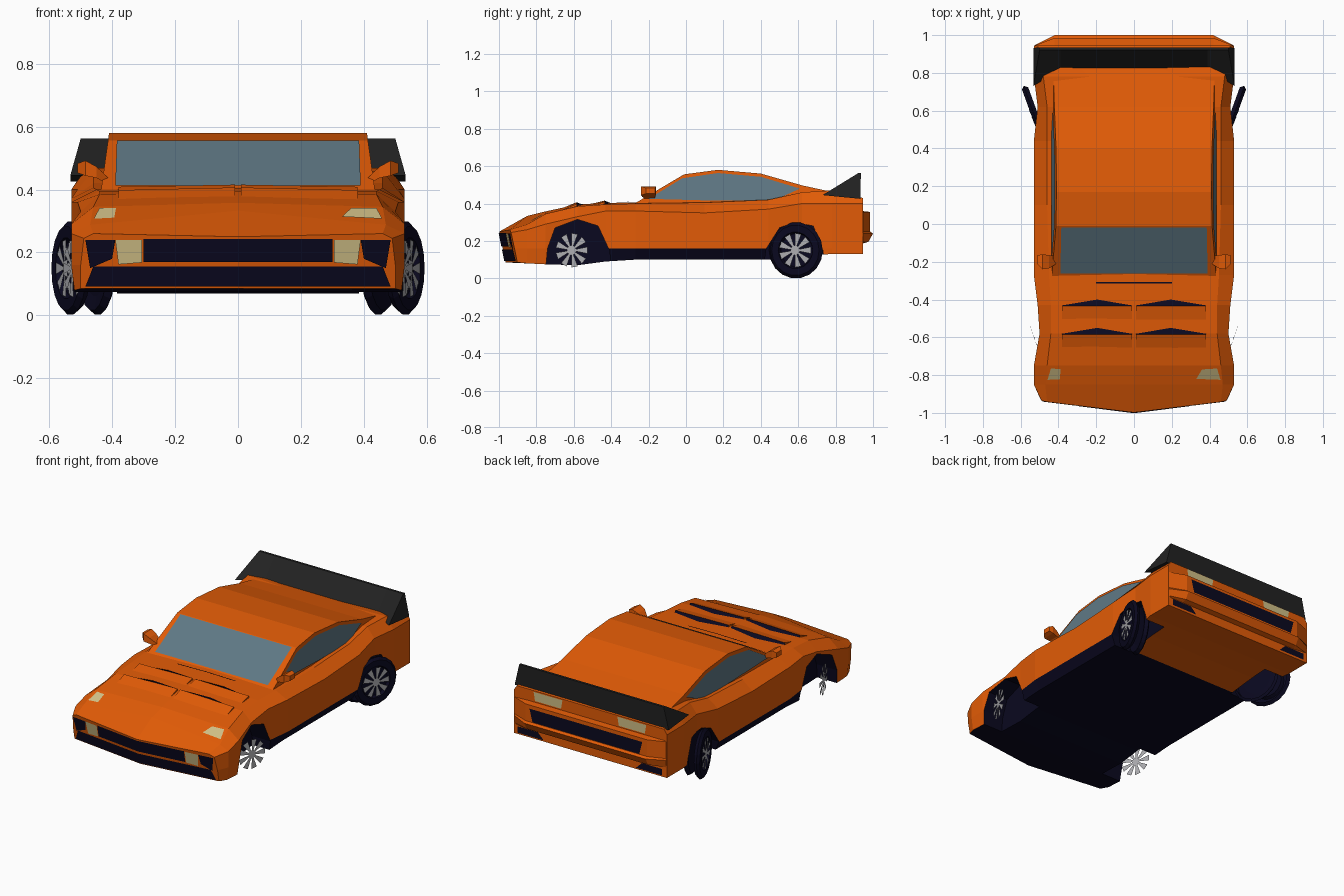
import bpy, bmesh, math
from mathutils import Vector, Matrix
from mathutils.bvhtree import BVHTree

if "Cube" in bpy.data.objects:
    bpy.data.objects.remove(bpy.data.objects["Cube"])


def material(name, r, g, b):
    m = bpy.data.materials.new(name)
    m.diffuse_color = (r, g, b, 1)
    m.use_nodes = True
    m.node_tree.nodes["Principled BSDF"].inputs["Base Color"].default_value = m.diffuse_color
    return m


ORANGE = material("orange paint", 0.76, 0.105, 0.002)
DARK = material("dark navy trim", 0.003, 0.0025, 0.014)
BLACK = material("black spoiler", 0.016, 0.016, 0.016)
GLASS = material("blue grey glass", 0.115, 0.19, 0.235)
LAMP = material("pale yellow lamp", 0.63, 0.52, 0.24)
SILVER = material("silver rim", 0.42, 0.42, 0.44)


def build(name, verts, faces, mats, rule=None, recalc=True):
    me = bpy.data.meshes.new(name)
    me.from_pydata([tuple(v) for v in verts], [], faces)
    bm = bmesh.new()
    bm.from_mesh(me)
    if recalc:
        bmesh.ops.recalc_face_normals(bm, faces=bm.faces)
    bm.normal_update()
    for f in bm.faces:
        f.material_index = rule(f.calc_center_median(), f.normal) if rule else 0
    bm.to_mesh(me)
    bm.free()
    for m in mats:
        me.materials.append(m)
    ob = bpy.data.objects.new(name, me)
    bpy.context.collection.objects.link(ob)
    return ob


def loft(name, rings, mats, rule=None, caps=None):
    n = len(rings[0])
    faces = [(i * n + j, i * n + (j + 1) % n, (i + 1) * n + (j + 1) % n, (i + 1) * n + j)
             for i in range(len(rings) - 1) for j in range(n)]
    for c in caps or [list(range(n))]:
        faces += [tuple(c), tuple((len(rings) - 1) * n + k for k in c)]
    return build(name, [p for r in rings for p in r], faces, mats, rule)


def surface(ob):
    bm = bmesh.new()
    bm.from_mesh(ob.data)
    return BVHTree.FromBMesh(bm)


VIEWS = {"front": lambda u, v: ((u, -2, v), (0, 1, 0)), "rear": lambda u, v: ((u, 2, v), (0, -1, 0)),
         "top": lambda u, v: ((u, v, 2), (0, 0, -1)), "side": lambda u, v: ((2, u, v), (-1, 0, 0))}


def patch(name, tree, view, quads, mat, n=4):
    """Thin plates draped onto a surface, mirrored left and right."""
    verts, faces = [], []
    for q in quads:
        a, b, c, d = [Vector(p) for p in q]
        for s in (1, -1):
            base = len(verts)
            for i in range(n + 1):
                for j in range(n + 1):
                    u, v = a.lerp(b, i / n).lerp(d.lerp(c, i / n), j / n)
                    o, ray = [Vector(t) for t in VIEWS[view](u, v)]
                    p = tree.ray_cast(o, ray)[0]
                    p = (p if p else o + ray) - ray * 0.005
                    verts.append((s * p.x, p.y, p.z))
            for i in range(n):
                for j in range(n):
                    k = base + i * (n + 1) + j
                    f = (k, k + n + 1, k + n + 2, k + 1)
                    flip = (s < 0) != (view == "rear")
                    faces.append(f[::-1] if flip else f)
    return build(name, verts, faces, [mat], recalc=False)


# Body shell: y, bottom z, bottom w, sill w, belt w, belt z, shoulder w, shoulder z, centre z
STATIONS = [
    (-.935, .085, .50, .50, .49, .245, .46, .26, .25),
    (-.85, .08, .52, .53, .53, .26, .47, .288, .333),
    (-.75, .075, .52, .53, .53, .29, .46, .345, .358),
    (-.58, .07, .49, .50, .50, .33, .44, .385, .395),
    (-.43, .09, .50, .51, .51, .36, .44, .395, .403),
    (-.27, .10, .50, .53, .53, .36, .45, .40, .406),
    (.10, .10, .50, .53, .53, .35, .46, .405, .42),
    (.44, .10, .50, .53, .53, .37, .46, .42, .43),
    (.62, .12, .50, .51, .51, .40, .46, .46, .45),
    (.78, .13, .53, .53, .53, .40, .48, .47, .455),
    (.945, .13, .53, .53, .53, .40, .51, .43, .43)]
rings = []
for k, (y, zb, wb, ws, wm, zm, wh, zh, zc) in enumerate(STATIONS):
    half = [(wb, zb), (ws, .16), (wm, zm), (wh, zh)]
    sec = [(0, zb)] + half + [(0, zc)] + [(-x, z) for x, z in half[::-1]]
    # the nose comes to a point in plan and leans back below
    nose = lambda x, z: .2 * (.25 - z) - .063 * (1 - abs(x) / .5) if k == 0 else 0
    rings.append([(x, y + nose(x, z), z) for x, z in sec])


def body_rule(c, n):
    floor = n.z < -.7 and c.y < .45
    sill = c.z < .15 and -.43 < c.y < .44
    return 1 if floor or sill else 0


body = loft("body", rings, [ORANGE, DARK], body_rule, [[0, 1, 2, 3, 4, 5], [5, 6, 7, 8, 9, 0]])
shell = surface(body)

# Wheel arches cut into the body
ARCHES = [[(-.76, -.05), (-.74, .16), (-.70, .27), (-.58, .315), (-.47, .28), (-.41, .15), (-.39, -.05)],
          [(.40, -.05), (.43, .16), (.50, .27), (.58, .30), (.68, .28), (.73, .16), (.76, -.05)]]
for arch in ARCHES:
    for s in (1, -1):
        cut = loft("arch_cutter", [[(s * x, y, z) for y, z in arch] for x in (.385, .7)],
                   [ORANGE, DARK], lambda c, n: 1)
        cut.hide_render = True
        mod = body.modifiers.new("arch", "BOOLEAN")
        mod.operation, mod.object, mod.solver = "DIFFERENCE", cut, "EXACT"
        bpy.context.view_layer.objects.active = body
        bpy.ops.object.modifier_apply(modifier="arch")
        bpy.data.objects.remove(cut)

# Cabin with planar leaning sides
ROOF = [(-.275, .40), (-.01, .556), (.17, .58), (.40, .56), (.62, .497), (.86, .445)]
width = lambda z: .435 - .14 * (z - .40)
cabin = loft("cabin", [[(-width(.38), y, .38), (width(.38), y, .38), (width(z), y, z), (-width(z), y, z)]
                       for y, z in ROOF], [ORANGE])
cab = surface(cabin)
patch("windshield", cab, "top", [[(0, -.262), (.39, -.262), (.385, -.018), (0, -.018)]], GLASS, 1)
patch("side_window", cab, "side", [
    [(-.20, .425), (.17, .415), (.17, .563), (-.02, .535)],
    [(.17, .415), (.40, .415), (.40, .543), (.17, .563)],
    [(.40, .415), (.50, .43), (.61, .48), (.40, .543)]], GLASS, 1)

# Hood louvers: low wedges, dark on the side facing the windshield
for y, row in ((-.435, "rear"), (-.585, "front")):
    for s, side in ((1, "right"), (-1, "left")):
        sections = []
        for x, depth in ((.01, .004), (.195, .035), (.38, .004)):
            hood = lambda yy: shell.ray_cast(Vector((x, yy, 2)), Vector((0, 0, -1)))[0].z
            sections.append([(s * x, y - .08, hood(y - .08) - .002), (s * x, y, hood(y) + .013),
                             (s * x, y + depth, hood(y + depth) + .001)])
        loft(f"{row}_{side}_hood_louver", sections, [ORANGE, DARK],
             lambda c, n: 1 if n.y > .03 and n.z > 0 else 0)
patch("cowl_slot", shell, "top", [[(0, -.314), (.2, -.314), (.2, -.308), (0, -.308)]], DARK)
patch("headlight", shell, "top", [[(.33, -.82), (.458, -.825), (.44, -.765), (.36, -.77)]], LAMP)

# Front grille, intake and lower lamps
patch("grille", shell, "front", [[(0, .17), (.30, .17), (.30, .243), (0, .243)],
                                 [(.40, .18), (.47, .15), (.485, .24), (.39, .24)]], DARK)
patch("lower_intake", shell, "front", [[(0, .092), (.485, .092), (.46, .155), (0, .155)]], DARK)
patch("front_lamp", shell, "front", [[(.305, .168), (.38, .162), (.39, .24), (.305, .24)]], LAMP)

# Rear bumper, dark recess and lights
BUMPER = [(.94, .36), (.985, .355), (.985, .25), (1, .24), (.975, .195), (.94, .185)]
bumper = loft("rear_bumper", [[(x, .94 + (y - .94) * k, z) for y, z in BUMPER]
                              for x, k in ((-.525, .12), (-.42, 1), (.42, 1), (.525, .12))], [ORANGE])
patch("rear_recess", surface(bumper), "rear", [[(0, .255), (.37, .255), (.39, .335), (0, .335)]], DARK)
patch("rear_light", shell, "rear", [[(.20, .37), (.38, .37), (.39, .425), (.19, .425)]], LAMP)
patch("rear_corner_vent", shell, "rear", [[(.32, .14), (.50, .14), (.50, .18), (.36, .18)]], DARK)

# Ducktail spoiler
loft("spoiler", [[(xb, yf, .445), (xt, .92, .562), (xt, .935, .562), (xb, .932, .425)]
                 for xb, xt, yf in ((-.533, -.50, .73), (-.39, -.39, .82), (.39, .39, .82), (.533, .50, .73))],
     [BLACK])

# Door mirrors
for s, side in ((1, "right"), (-1, "left")):
    loft(side + "_mirror", [[(s * x, y - d, z - h), (s * x, y + d, z - h), (s * x, y + d, z + h), (s * x, y - d, z + h)]
                            for x, y, z, d, h in ((.41, -.19, .425, .02, .01), (.45, -.20, .455, .035, .018),
                                                  (.485, -.20, .468, .04, .024), (.51, -.19, .468, .025, .015))],
         [ORANGE])


# Wheels: toed rims on all four corners, thin tyre walls at the rear
def place(pts, s, x, y):
    m = Matrix.Translation((x, y, .15)) @ Matrix.Rotation(math.radians(-20), 4, "Z")
    return [Vector((s * p.x, p.y, p.z)) for p in (m @ Vector(q) for q in pts)]


def polar(x, r, a):
    return (x, r * math.cos(a), r * math.sin(a))


def lathe(name, prof, s, x, y, mat, n=18):
    pts = [polar(px, r, 2 * math.pi * k / n) for r, px in prof for k in range(n)]
    faces = [(i * n + k, i * n + (k + 1) % n, (i + 1) * n + (k + 1) % n, (i + 1) * n + k)
             for i in range(len(prof) - 1) for k in range(n)]
    return build(name, place(pts, s, x, y), faces + [tuple(range(n))], [mat])


for s, side in ((1, "right"), (-1, "left")):
    for x, y, end in ((.522, -.61, "front"), (.545, .585, "rear")):
        pts, faces = [polar(.004, .026, math.pi * k / 5) for k in range(10)], [tuple(range(10))]
        for k in range(9):
            a, i = 2 * math.pi * k / 9, len(pts)
            pts += [polar(.004, .02, a - .25), polar(.002, .092, a - .2),
                    polar(.002, .092, a + .2), polar(.004, .02, a + .25)]
            faces.append((i, i + 1, i + 2, i + 3))
        build(f"{end}_{side}_rim", place(pts, s, x, y), faces, [SILVER])
    lathe(f"rear_{side}_tyre", [(.09, -.02), (.098, 0), (.135, 0), (.15, -.015), (.135, -.035)],
          s, .547, .585, DARK)
    lathe(f"rear_{side}_inner_tyre", [(.09, .01), (.135, .02), (.15, 0), (.135, -.01)], s, .445, .585, DARK)
